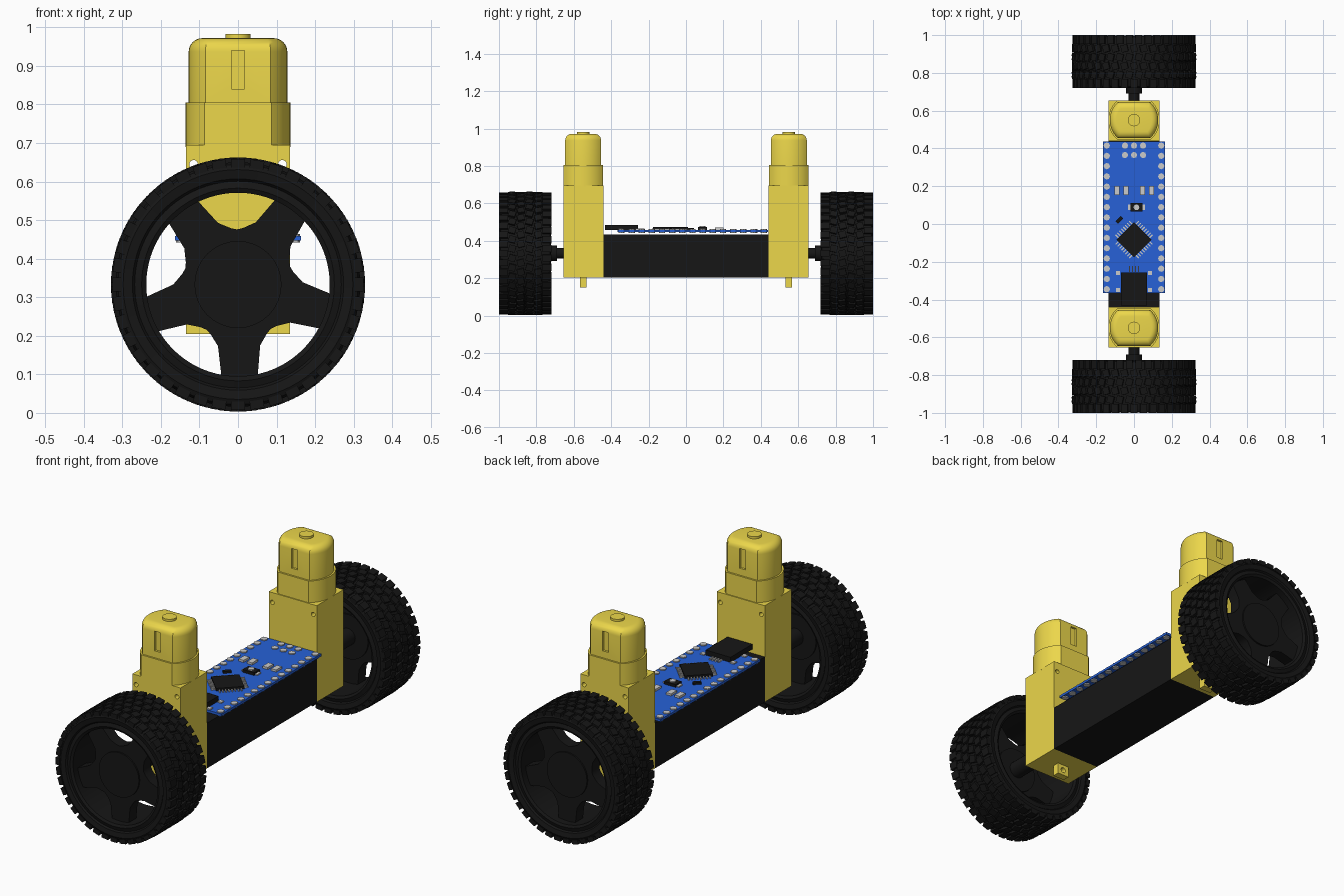
import bpy, bmesh
from math import sin, cos, pi, radians, asin
from mathutils import Matrix, Vector

if "Cube" in bpy.data.objects:
    bpy.data.objects.remove(bpy.data.objects["Cube"])


def material(name, rgb):
    m = bpy.data.materials.new(name)
    m.diffuse_color = (*rgb, 1)
    m.use_nodes = True
    m.node_tree.nodes["Principled BSDF"].inputs["Base Color"].default_value = m.diffuse_color
    return m


YELLOW = material("yellow_plastic", (0.84, 0.68, 0.07))
BLACK = material("black_plastic", (0.008, 0.008, 0.008))
BLUE = material("board_blue", (0.02, 0.12, 0.68))
METAL = material("solder", (0.6, 0.6, 0.6))


def finish(bm, name, mat, smooth=True):
    bmesh.ops.recalc_face_normals(bm, faces=bm.faces)
    me = bpy.data.meshes.new(name)
    bm.to_mesh(me)
    bm.free()
    ob = bpy.data.objects.new(name, me)
    bpy.context.collection.objects.link(ob)
    me.materials.append(mat)
    bpy.ops.object.select_all(action='DESELECT')
    ob.select_set(True)
    bpy.context.view_layer.objects.active = ob
    if smooth:
        bpy.ops.object.shade_smooth_by_angle(angle=radians(32))
    return ob


def box(bm, c, size, rot=Matrix()):
    bmesh.ops.create_cube(bm, size=1, matrix=Matrix.Translation(c) @ rot @ Matrix.Diagonal((*size, 1)))


def cyl(bm, c, r, depth, axis='Z', n=24):
    rot = Matrix.Rotation(pi / 2, 4, 'X') if axis == 'Y' else Matrix()
    bmesh.ops.create_cone(bm, cap_ends=True, segments=n, radius1=r, radius2=r, depth=depth,
                          matrix=Matrix.Translation(c) @ rot)


def loft(bm, rings, caps=True, closed=False):
    loops = [[bm.verts.new(p) for p in ring] for ring in rings]
    pairs = list(zip(loops, loops[1:])) + ([(loops[-1], loops[0])] if closed else [])
    for a, b in pairs:
        for i in range(len(a)):
            j = (i + 1) % len(a)
            bm.faces.new((a[i], a[j], b[j], b[i]))
    if caps:
        bm.faces.new(loops[0])
        bm.faces.new(loops[-1])


def cut(ob, bm):
    cutter = finish(bm, "cutter", ob.data.materials[0], False)
    cutter.hide_render = True
    mod = ob.modifiers.new("cut", 'BOOLEAN')
    mod.operation, mod.solver, mod.object = 'DIFFERENCE', 'EXACT', cutter
    bpy.context.view_layer.objects.active = ob
    bpy.ops.object.modifier_apply(modifier=mod.name)
    bpy.data.objects.remove(cutter)


def flat_round(r, h, y, z, n=12):
    # circle with its front and back sliced flat
    a = asin(h / r)
    angles = [base - a + 2 * a * i / n for base in (0, pi) for i in range(n + 1)]
    return [(r * cos(t), y + r * sin(t), z) for t in angles]


ZC = 0.333   # axle height


def wheel(s, side):
    yc = s * 0.86

    # tyre carcass with rim barrel
    half = [(0.238, 0.125), (0.25, 0.132), (0.268, 0.126), (0.274, 0.134), (0.298, 0.139),
            (0.311, 0.133), (0.317, 0.118)]
    prof = half + [(r, -y) for r, y in reversed(half)]
    n = 80
    bm = bmesh.new()
    loft(bm, [[(r * cos(2 * pi * i / n), yc + y, ZC + r * sin(2 * pi * i / n)) for i in range(n)]
              for r, y in prof], caps=False, closed=True)
    finish(bm, side + "_tyre", BLACK)

    # tread blocks in six staggered rows
    bm = bmesh.new()
    for row in range(6):
        off = (row - 2.5) * 0.0465
        shoulder = row in (0, 5)
        top = 0.326 if shoulder else 0.329
        for i in range(40):
            a = 2 * pi * (i + 0.5 * (row % 2)) / 40
            spin = Matrix.Rotation(-a, 4, 'Y')
            c = spin @ Vector((top - 0.011, off, 0)) + Vector((0, yc, ZC))
            skew = Matrix.Rotation(0.0 if shoulder else 0.25 * (-1) ** row, 4, 'X')
            box(bm, c, (0.022, 0.047 if shoulder else 0.038, 0.036), spin @ skew)
    finish(bm, side + "_tyre_tread", BLACK, False)

    # five spokes as one star plate
    dip = [(0.245, -25), (0.168, -17), (0.157, -12), (0.147, -6), (0.143, 0),
           (0.147, 6), (0.157, 12), (0.168, 17), (0.245, 25)]
    star = [(r, radians(91 + 72 * k + d)) for k in range(5) for r, d in dip]
    bm = bmesh.new()
    loft(bm, [[(r * cos(t), s * y, ZC + r * sin(t)) for r, t in star] for y in (0.89, 0.95)])
    finish(bm, side + "_spokes", BLACK)

    # hub and axle
    bm = bmesh.new()
    cyl(bm, (0, s * 0.92, ZC), 0.113, 0.075, 'Y', 32)
    cyl(bm, (0, s * 0.80, ZC), 0.042, 0.22, 'Y')
    cyl(bm, (0, s * 0.68, ZC), 0.028, 0.1, 'Y')
    finish(bm, side + "_hub_and_axle", BLACK)


def motor(s, side):
    y = s * 0.55

    # gearbox with screw holes
    bm = bmesh.new()
    box(bm, (0, s * 0.5475, 0.45), (0.27, 0.215, 0.49))
    gear = finish(bm, side + "_gearbox", YELLOW)
    bm = bmesh.new()
    for x in (-0.115, 0.115):
        cyl(bm, (x, y, 0.645), 0.011, 0.4, 'Y', 16)
    cut(gear, bm)

    # mounting tab under the gearbox
    bm = bmesh.new()
    box(bm, (0, y, 0.18), (0.065, 0.036, 0.06))
    tab = finish(bm, side + "_mounting_tab", YELLOW)
    bm = bmesh.new()
    cyl(bm, (0, y, 0.177), 0.014, 0.2, 'Y', 16)
    cut(tab, bm)

    # motor collar
    bm = bmesh.new()
    loft(bm, [flat_round(0.136, 0.105, y, z) for z in (0.69, 0.805)])
    finish(bm, side + "_motor_collar", YELLOW)

    # domed motor cap with slots
    bm = bmesh.new()
    R = 0.035
    levels = [(0, 0.80)] + [(R * (1 - cos(t)), 0.937 + R * sin(t)) for t in (i * pi / 12 for i in range(7))]
    loft(bm, [flat_round(0.128 - d, 0.096 - d, y, z) for d, z in levels])
    cap = finish(bm, side + "_motor_cap", YELLOW)
    bm = bmesh.new()
    for k in (-1, 1):
        box(bm, (0, y + k * 0.1, 0.89), (0.034, 0.03, 0.1))
    cut(cap, bm)
    bm = bmesh.new()
    cyl(bm, (0, y, 0.97), 0.033, 0.026)
    finish(bm, side + "_motor_button", YELLOW)


for s, side in ((-1, "front"), (1, "back")):
    wheel(s, side)
    motor(s, side)

# central battery box
bm = bmesh.new()
box(bm, (0, 0, 0.32), (0.27, 0.882, 0.23))
finish(bm, "battery_box", BLACK)

# circuit board
bm = bmesh.new()
box(bm, (0, 0.036, 0.453), (0.326, 0.804, 0.012))
finish(bm, "circuit_board", BLUE)

TOP = 0.459
# solder pads, chip legs and metal parts
bm = bmesh.new()
for x in (-0.144, 0.144):
    for i in range(15):
        cyl(bm, (x, 0.415 - i * 0.0543, 0.453), 0.017, 0.022, n=8)
for x in (-0.048, 0, 0.048):
    for y in (0.365, 0.415):
        cyl(bm, (x, y, 0.453), 0.017, 0.022, n=8)
for x in (-0.09, -0.042, 0.045, 0.093):
    box(bm, (x, 0.177, TOP + 0.005), (0.028, 0.046, 0.012))
for x in (-0.085, 0.085):
    for y in (-0.26, -0.35):
        box(bm, (x, y, TOP + 0.003), (0.022, 0.022, 0.006))
for i in range(4):
    box(bm, (-0.024 + i * 0.016, -0.238, TOP + 0.004), (0.007, 0.03, 0.008))
box(bm, (0.013, 0.088, TOP + 0.003), (0.09, 0.03, 0.006))
cyl(bm, (0.013, 0.088, TOP + 0.01), 0.015, 0.02, n=16)
CHIP = Vector((0, -0.083, TOP + 0.004))
for q in range(4):
    rot = Matrix.Rotation(pi / 4 + q * pi / 2, 4, 'Z')
    for i in range(8):
        box(bm, CHIP + rot @ Vector((0.072, (i - 3.5) * 0.0145, 0)), (0.03, 0.006, 0.006), rot)
finish(bm, "solder_pads_and_pins", METAL, False)

# black board components
bm = bmesh.new()
D45 = Matrix.Rotation(pi / 4, 4, 'Z')
box(bm, CHIP + Vector((0, 0, 0.004)), (0.132, 0.132, 0.014), D45)
box(bm, (0.013, 0.088, TOP + 0.007), (0.064, 0.046, 0.014))
box(bm, (-0.077, 0.022, TOP + 0.005), (0.04, 0.018, 0.01), D45)
finish(bm, "board_chips", BLACK, False)

# cable socket
bm = bmesh.new()
box(bm, (0, -0.345, TOP + 0.013), (0.14, 0.175, 0.026))
finish(bm, "cable_socket", BLACK, False)
